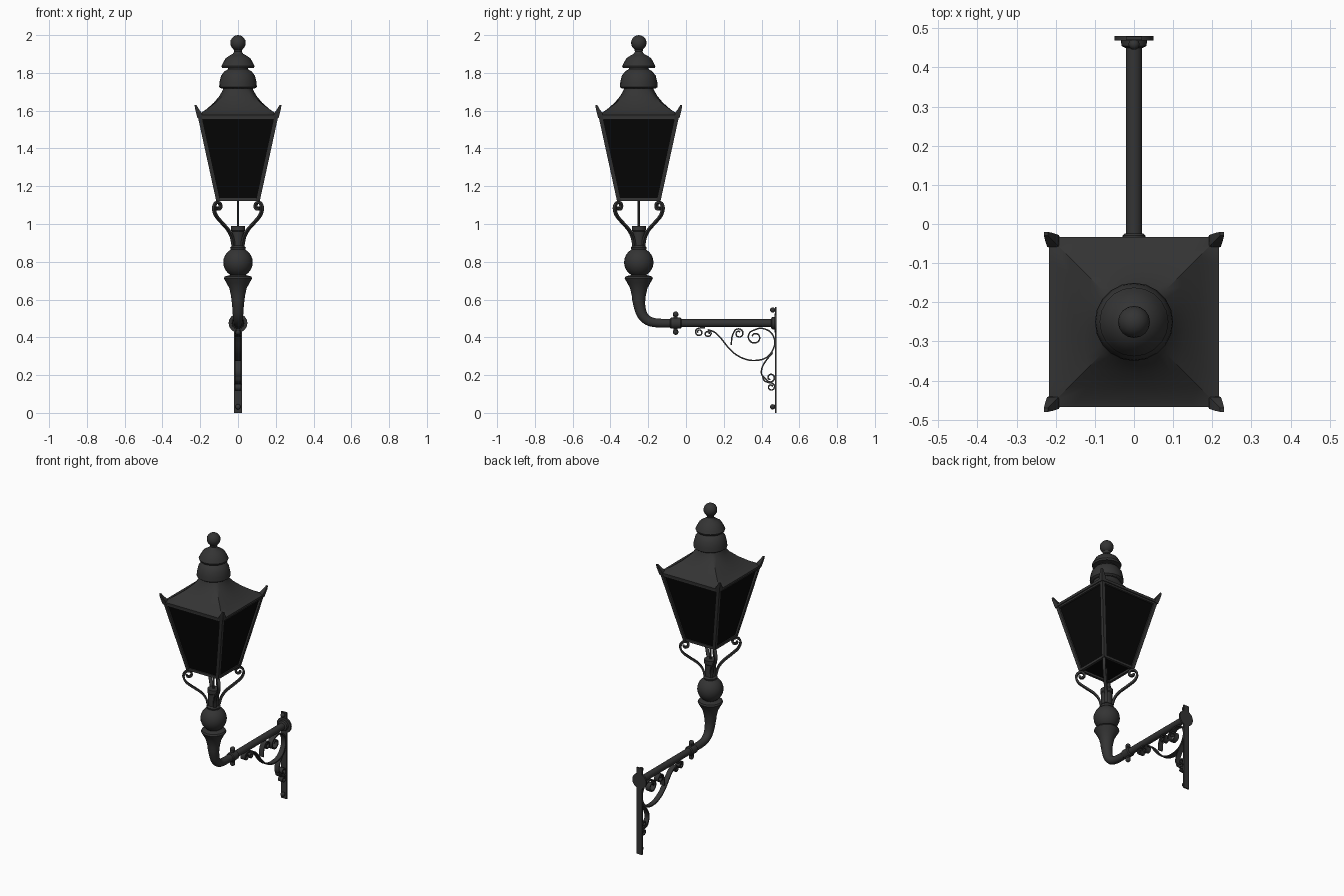
import bpy, bmesh, math
from mathutils import Vector

if "Cube" in bpy.data.objects:
    bpy.data.objects.remove(bpy.data.objects["Cube"], do_unlink=True)


def material(name, value):
    m = bpy.data.materials.new(name)
    m.use_nodes = True
    m.diffuse_color = (value, value, value, 1)
    bsdf = next(n for n in m.node_tree.nodes if n.type == 'BSDF_PRINCIPLED')
    bsdf.inputs["Base Color"].default_value = (value, value, value, 1)
    bsdf.inputs["Roughness"].default_value = 0.6
    return m


IRON = material("dark grey iron", 0.034)
PANE = material("black glass", 0.002)
AXIS = Vector((0, -0.25, 0))
UP = Vector((0, 0, 1))
SIDE = Vector((1, 0, 0))
made = []


def finish(name, bm, mat):
    bmesh.ops.recalc_face_normals(bm, faces=bm.faces)
    mesh = bpy.data.meshes.new(name)
    bm.to_mesh(mesh)
    bm.free()
    mesh.materials.append(mat)
    ob = bpy.data.objects.new(name, mesh)
    bpy.context.collection.objects.link(ob)
    made.append(ob)


def loft(name, rings, mat=IRON):
    """Skin a list of equal rings and close both ends."""
    bm = bmesh.new()
    loops = [[bm.verts.new(p) for p in ring] for ring in rings]
    n = len(loops[0])
    for a, b in zip(loops, loops[1:]):
        for i in range(n):
            j = (i + 1) % n
            bm.faces.new((a[i], a[j], b[j], b[i]))
    bm.faces.new(loops[0])
    bm.faces.new(loops[-1])
    finish(name, bm, mat)


def ring(centre, r, u, v, n=20):
    return [centre + r * (u * math.cos(math.tau * i / n) + v * math.sin(math.tau * i / n))
            for i in range(n)]


def square(centre, h):
    return [centre + Vector((x * h, y * h, 0)) for x, y in ((-1, -1), (1, -1), (1, 1), (-1, 1))]


def lathe(name, profile, n=20):
    loft(name, [ring(AXIS + UP * z, r, SIDE, Vector((0, 1, 0)), n) for r, z in profile])


def ball(name, centre, r):
    bm = bmesh.new()
    bmesh.ops.create_uvsphere(bm, u_segments=16, v_segments=10, radius=r)
    bmesh.ops.translate(bm, verts=bm.verts, vec=centre)
    finish(name, bm, IRON)


def box(name, centre, size):
    h = Vector(size) / 2
    rings = [[Vector(centre) + Vector((x * h.x, y * h.y, s * h.z))
              for x, y in ((-1, -1), (1, -1), (1, 1), (-1, 1))] for s in (-1, 1)]
    loft(name, rings)


def smooth_path(pts, steps=5):
    """Catmull-Rom curve through the points."""
    p = [Vector(q) for q in pts]
    p = [2 * p[0] - p[1]] + p + [2 * p[-1] - p[-2]]
    out = []
    for a, b, c, d in zip(p, p[1:], p[2:], p[3:]):
        for k in range(steps):
            t = k / steps
            out.append(0.5 * (2 * b + (c - a) * t + (2 * a - 5 * b + 4 * c - d) * t * t
                              + (3 * b - a - 3 * c + d) * t ** 3))
    return out + [p[-2]]


def spiral(cx, cz, r, start, turns):
    """Points of a scroll winding in towards its centre."""
    n = max(4, int(abs(turns) * 8))
    return [(cx + r * (1 - 0.6 * i / n) * math.cos(math.radians(start) + math.tau * turns * i / n),
             cz + r * (1 - 0.6 * i / n) * math.sin(math.radians(start) + math.tau * turns * i / n))
            for i in range(n + 1)]


def ribbon(name, pts, origin, out, width, thick):
    """Flat iron strip following a path in the plane of `out` and up."""
    path = smooth_path(pts)
    across = out.cross(UP) * width
    rings = []
    for i, p in enumerate(path):
        t = (path[min(i + 1, len(path) - 1)] - path[max(i - 1, 0)]).normalized()
        n = (UP * t.x - out * t.y) * thick
        c = origin + out * p.x + UP * p.y
        rings.append([c + across + n, c - across + n, c - across - n, c + across - n])
    loft(name, rings)


# Finial and stacked roof vents
ball("finial_ball", AXIS + UP * 1.959, 0.041)
lathe("vent_top", [(0.084, 1.825), (0.088, 1.836), (0.08, 1.852), (0.065, 1.878), (0.043, 1.893),
                   (0.028, 1.9), (0.02, 1.912), (0.024, 1.925)])
lathe("vent_base", [(0.09, 1.718), (0.1, 1.725), (0.098, 1.75), (0.09, 1.785), (0.072, 1.808),
                    (0.052, 1.82), (0.052, 1.835)])

# Swept roof, square at the eaves and round at the vent
roof = []
for half, z, blend in ((0.215, 1.563, 1), (0.217, 1.578, 1), (0.205, 1.582, 1), (0.168, 1.607, 0.95),
                       (0.128, 1.642, 0.75), (0.098, 1.678, 0.45), (0.08, 1.71, 0.15), (0.075, 1.73, 0)):
    loop = []
    for i in range(40):
        a = math.tau * i / 40
        c, s = math.cos(a), math.sin(a)
        k = 1 + blend * (1 / max(abs(c), abs(s)) - 1)
        loop.append(AXIS + Vector((c * k * half, s * k * half, z)))
    roof.append(loop)
loft("roof", roof)

# Glazed body
loft("glass_panes", [square(AXIS + UP * 1.135, 0.108), square(AXIS + UP * 1.565, 0.2)], PANE)

# Frame posts, eave horns and supporting scrolls at the four corners
for sx in (-1, 1):
    for sy in (-1, 1):
        corner = Vector((sx, sy, 0))
        loft("corner_post", [square(AXIS + corner * 0.105 + UP * 1.125, 0.011),
                             square(AXIS + corner * 0.202 + UP * 1.57, 0.011)])
        loft("eave_horn", [square(AXIS + corner * c + UP * z, h) for c, z, h in (
            (0.202, 1.56, 0.013), (0.207, 1.588, 0.015), (0.217, 1.608, 0.01), (0.225, 1.63, 0.005))])
        ribbon("support_scroll", [(0.034, 0.885), (0.046, 0.93), (0.075, 0.97), (0.125, 1.01),
                                  (0.165, 1.045), (0.18, 1.08)] + spiral(0.15, 1.092, 0.026, 30, 0.9),
               AXIS, corner.normalized(), 0.009, 0.006)
for half, z, t in ((0.108, 1.13, 0.016), (0.201, 1.56, 0.016)):
    for s in (-1, 1):
        box("frame_rail", AXIS + Vector((0, s * half, z)), (2 * half, t, t))
        box("frame_rail", AXIS + Vector((s * half, 0, z)), (t, 2 * half, t))

# Central rod and turned column
lathe("gas_rod", [(0.006, 0.98), (0.006, 1.13)], 10)
globe = [(0.078 * math.cos(a), 0.797 + 0.078 * math.sin(a))
         for a in (math.radians(d) for d in range(60, -61, -15))]
lathe("column", [(0.037, 0.99), (0.037, 0.965), (0.033, 0.96), (0.033, 0.885), (0.042, 0.875)] + globe
      + [(0.05, 0.728), (0.07, 0.722), (0.075, 0.712), (0.062, 0.69), (0.046, 0.66), (0.037, 0.62),
         (0.034, 0.59)])

# Bent pipe and straight arm
bend = smooth_path([(-0.25, 0.61), (-0.247, 0.57), (-0.232, 0.52), (-0.2, 0.488), (-0.15, 0.476),
                    (-0.06, 0.475)])
rings = []
for i, p in enumerate(bend):
    t = (bend[min(i + 1, len(bend) - 1)] - bend[max(i - 1, 0)]).normalized()
    r = 0.023 + 0.013 * (1 - i / (len(bend) - 1)) ** 2
    rings.append(ring(Vector((0, p.x, p.y)), r, SIDE, Vector((0, -t.y, t.x))))
loft("bent_pipe", rings)


def arm_part(name, profile):
    loft(name, [ring(Vector((0, y, 0.475)), r, SIDE, UP) for y, r in profile])


arm_part("arm", [(-0.06, 0.021), (0.475, 0.021)])
arm_part("pipe_collar", [(-0.085, 0.024), (-0.08, 0.029), (-0.03, 0.029), (-0.024, 0.024)])
arm_part("wall_socket", [(0.45, 0.022), (0.455, 0.032), (0.475, 0.034)])
box("collar_lug", (0, -0.055, 0.475), (0.02, 0.022, 0.1))
for s in (-1, 1):
    ball("collar_bolt", Vector((0, -0.055, 0.475 + s * 0.047)), 0.015)

# Wall plate with a rounded boss and fixing bolts
box("wall_plate", (0, 0.475, 0.28), (0.04, 0.009, 0.56))
loft("wall_boss", [ring(Vector((0, y, 0.475)), 0.05, SIDE, UP, 16) for y in (0.469, 0.48)])
for z in (0.032, 0.545):
    ball("wall_bolt", Vector((0, 0.459, z)), 0.014)
    box("wall_bolt_shank", (0, 0.467, z), (0.014, 0.016, 0.014))

# Scrollwork bracket under the arm
scrolls = [
    # long sweeping brace running from the arm to the wall
    spiral(0.115, 0.42, 0.02, 90, -1.3)[::-1]
    + [(0.15, 0.428), (0.185, 0.395), (0.225, 0.345), (0.27, 0.305), (0.33, 0.28), (0.39, 0.28)]
    + [(0.435, 0.3), (0.465, 0.345), (0.468, 0.39), (0.445, 0.43), (0.4, 0.448)]
    + spiral(0.365, 0.4, 0.04, 90, 1.2),
    # small curls hanging from the arm
    spiral(0.07, 0.427, 0.022, 90, 1.3)[::-1] + [(0.1, 0.45)],
    [(0.24, 0.36), (0.243, 0.4), (0.255, 0.43)] + spiral(0.28, 0.42, 0.026, 120, -1.2),
    # lower brace against the wall
    [(0.46, 0.32), (0.43, 0.285), (0.405, 0.245), (0.4, 0.205)] + spiral(0.448, 0.187, 0.026, 200, 1.2),
    [(0.405, 0.195), (0.415, 0.17), (0.44, 0.16)] + spiral(0.45, 0.137, 0.021, 80, -1.2),
]
for pts in scrolls:
    ribbon("bracket_scroll", pts, Vector((0, 0, 0)), Vector((0, 1, 0)), 0.016, 0.0038)

# Smooth shading with sharp edges kept
bpy.ops.object.select_all(action='DESELECT')
for ob in made:
    ob.select_set(True)
bpy.context.view_layer.objects.active = made[0]
bpy.ops.object.shade_smooth_by_angle(angle=math.radians(35))
